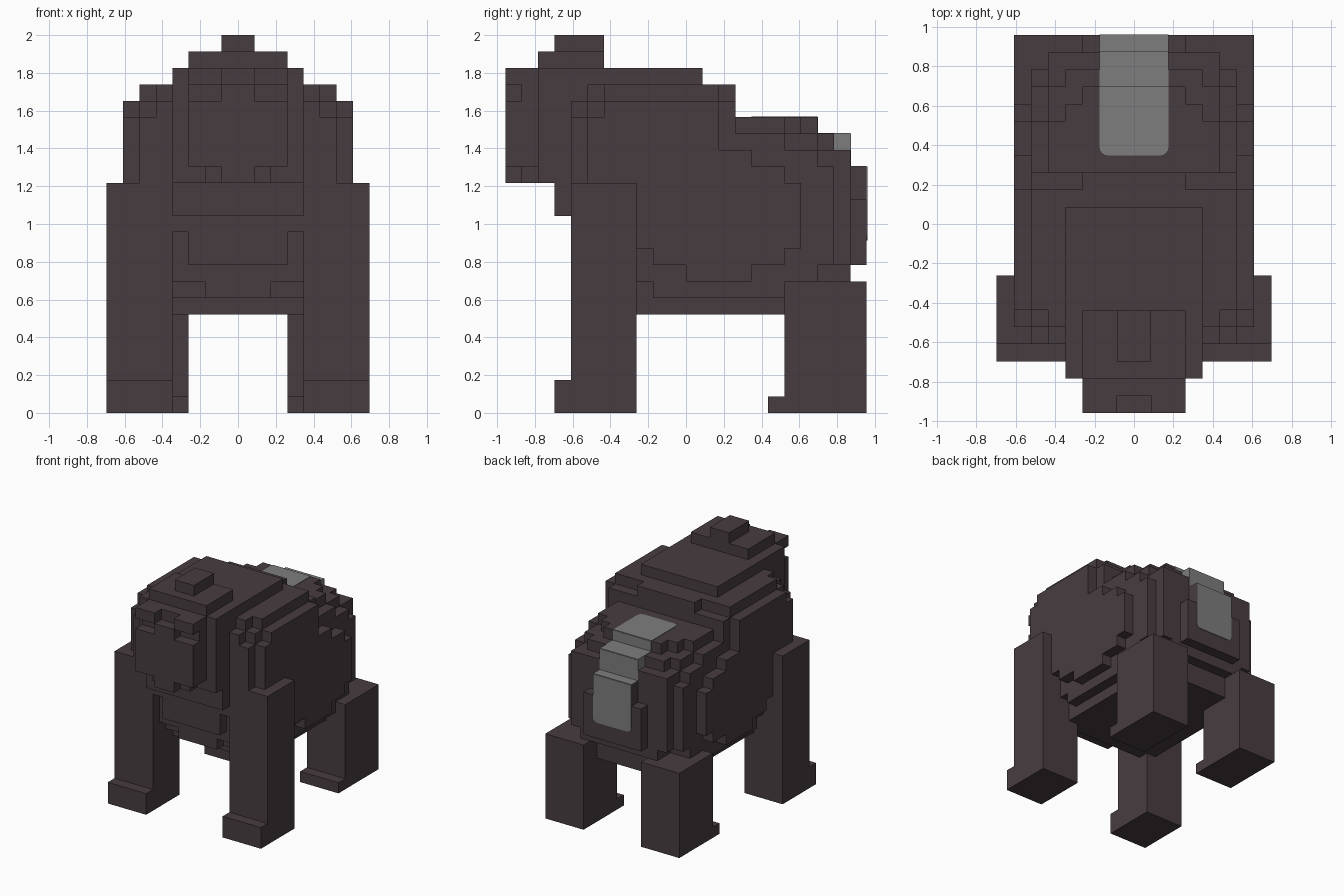
import bpy
import bmesh
from itertools import product
from mathutils import Matrix, Vector

if "Cube" in bpy.data.objects:
    bpy.data.objects.remove(bpy.data.objects["Cube"], do_unlink=True)

UNIT = 2 / 23          # edge of one block
THIN = 0.004           # thickness of the painted patch


def make_material(name, color):
    mat = bpy.data.materials.new(name)
    mat.use_nodes = True
    mat.diffuse_color = color
    mat.node_tree.nodes["Principled BSDF"].inputs["Base Color"].default_value = color
    return mat


FUR = make_material("dark fur", (0.064, 0.046, 0.052, 1))
SILVER = make_material("silver fur", (0.21, 0.207, 0.207, 1))


def finish(name, bm, mat):
    bmesh.ops.recalc_face_normals(bm, faces=bm.faces)
    mesh = bpy.data.meshes.new(name)
    bm.to_mesh(mesh)
    bm.free()
    mesh.materials.append(mat)
    obj = bpy.data.objects.new(name, mesh)
    bpy.context.scene.collection.objects.link(obj)
    return obj


def cells(x, y, z):
    """Block cells filling the given ranges."""
    return set(product(range(*x), range(*y), range(*z)))


def build_blocks(name, filled, mat=FUR):
    """Skin a set of block cells with its outer faces only."""
    bm = bmesh.new()
    verts = {}

    def vert(p):
        key = tuple(p)
        if key not in verts:
            verts[key] = bm.verts.new(Vector(key) * UNIT)
        return verts[key]

    for cell in filled:
        for axis, side in product(range(3), (0, 1)):
            near = list(cell)
            near[axis] += 1 if side else -1
            if tuple(near) in filled:
                continue
            a, b = [i for i in range(3) if i != axis]
            ring = []
            for da, db in ((0, 0), (1, 0), (1, 1), (0, 1)):
                p = list(cell)
                p[axis] += side
                p[a] += da
                p[b] += db
                ring.append(vert(p))
            if (side == 1) == (axis == 1):
                ring.reverse()
            bm.faces.new(ring)
    bmesh.ops.dissolve_limit(bm, angle_limit=0.01, verts=bm.verts, edges=bm.edges)
    return finish(name, bm, mat)


def layered(layers):
    """Stack symmetric slabs: (bottom, top) -> (half width, front, back)."""
    filled = set()
    for z, slabs in layers.items():
        for half, front, back in slabs:
            filled |= cells((-half, half), (front, back), z)
    return filled


# Torso: belly and rump, rounded off in steps
belly = layered({
    (6, 7): [(5, -3, 8), (4, -4, 9)],
    (7, 8): [(6, -2, 7), (5, -5, 9), (2, -6, 9)],
    (8, 9): [(7, 0, 4), (6, -5, 8), (4, -6, 10)],
    (9, 10): [(7, -2, 6), (6, -6, 9), (5, -6, 10), (3, -7, 11)],
    (10, 11): [(7, -6, 7), (6, -6, 9), (5, -6, 10), (3, -7, 11)],
    (11, 13): [(7, -6, 7), (6, -7, 9), (5, -7, 10), (3, -7, 11)],
    (13, 14): [(7, -6, 7), (6, -7, 9), (5, -7, 10), (2, -7, 11)],
})

# Torso: shoulders and sloping back
shoulders = layered({
    (14, 15): [(7, -6, 6), (6, -7, 9), (5, -7, 10), (2, -7, 11)],
    (15, 16): [(7, -6, 4), (6, -7, 8), (5, -7, 10)],
    (16, 17): [(7, -6, 2), (6, -7, 6), (5, -7, 8), (4, -7, 9)],
    (17, 18): [(7, -6, 2), (6, -7, 3), (5, -7, 6), (4, -7, 7), (3, -7, 8)],
    (18, 19): [(7, -5, 2), (6, -6, 3), (5, -7, 3)],
    (19, 20): [(6, -5, 2), (5, -6, 2), (3, -6, 3)],
})
build_blocks("torso", belly | shoulders)

# Neck hump
build_blocks("neck", layered({(12, 14): [(4, -8, 1)], (14, 21): [(4, -9, 1)]}))

# Head with recessed eyes, brow gap and cut jaw corners
head = cells((-3, 3), (-11, -9), (14, 21))
head -= cells((-1, 1), (-11, -10), (20, 21))
for inner, outer in ((1, 3), (-3, -1)):
    head -= cells((inner, outer), (-11, -10), (19, 20))
    head -= cells((inner, outer), (-11, -10), (14, 15))
for left in (2, -3):
    head -= cells((left, left + 1), (-11, -9), (14, 15))
build_blocks("head", head)

# Crest on top of the head
build_blocks("crest", layered({(21, 22): [(3, -9, -5)], (22, 23): [(1, -8, -5)]}))

# Limbs, each with a toe block in front
for side, arm_x, leg_x in (("left", (4, 8), (3, 7)), ("right", (-8, -4), (-7, -3))):
    arm = cells(arm_x, (-7, -3), (0, 14)) | cells(arm_x, (-8, -7), (0, 2))
    build_blocks(side + "_arm", arm)
    leg = cells(leg_x, (6, 11), (0, 8)) | cells(leg_x, (5, 6), (0, 1))
    build_blocks(side + "_leg", leg)

# Silver ridge block on the back
build_blocks("silver_ridge", cells((-2, 2), (9, 10), (16, 17)), SILVER)


def silver_plate(name, start, end, round_end=None):
    """Thin plate between two (y, z) points of the back, one end may be rounded."""
    (y0, z0), (y1, z1) = start, end
    flat = z0 == z1
    size = Vector((4 * UNIT, abs(y1 - y0) * UNIT, abs(z1 - z0) * UNIT))
    size[2 if flat else 1] = 2 * THIN
    center = Vector((0, (y0 + y1) / 2, (z0 + z1) / 2)) * UNIT
    bm = bmesh.new()
    bmesh.ops.create_cube(bm, size=1, matrix=Matrix.Translation(center) @ Matrix.Diagonal(size).to_4x4())
    if round_end is not None:
        along, across = (1, 2) if flat else (2, 1)
        corners = []
        for e in bm.edges:
            a, b = (v.co for v in e.verts)
            if abs(a[across] - b[across]) > THIN and abs(a[along] - round_end * UNIT) < THIN:
                corners.append(e)
        bmesh.ops.bevel(bm, geom=corners, offset=0.04, segments=4, profile=0.5, affect='EDGES')
    finish(name, bm, SILVER)


# Silver patch running over the steps of the back
silver_plate("patch_upper", (4, 18), (8, 18), round_end=4)
silver_plate("patch_upper_riser", (8, 18), (8, 17))
silver_plate("patch_middle", (8, 17), (10, 17))
silver_plate("patch_middle_riser", (10, 17), (10, 15))
silver_plate("patch_ledge", (10, 15), (11, 15))
silver_plate("patch_lower", (11, 15), (11, 10.5), round_end=10.5)
